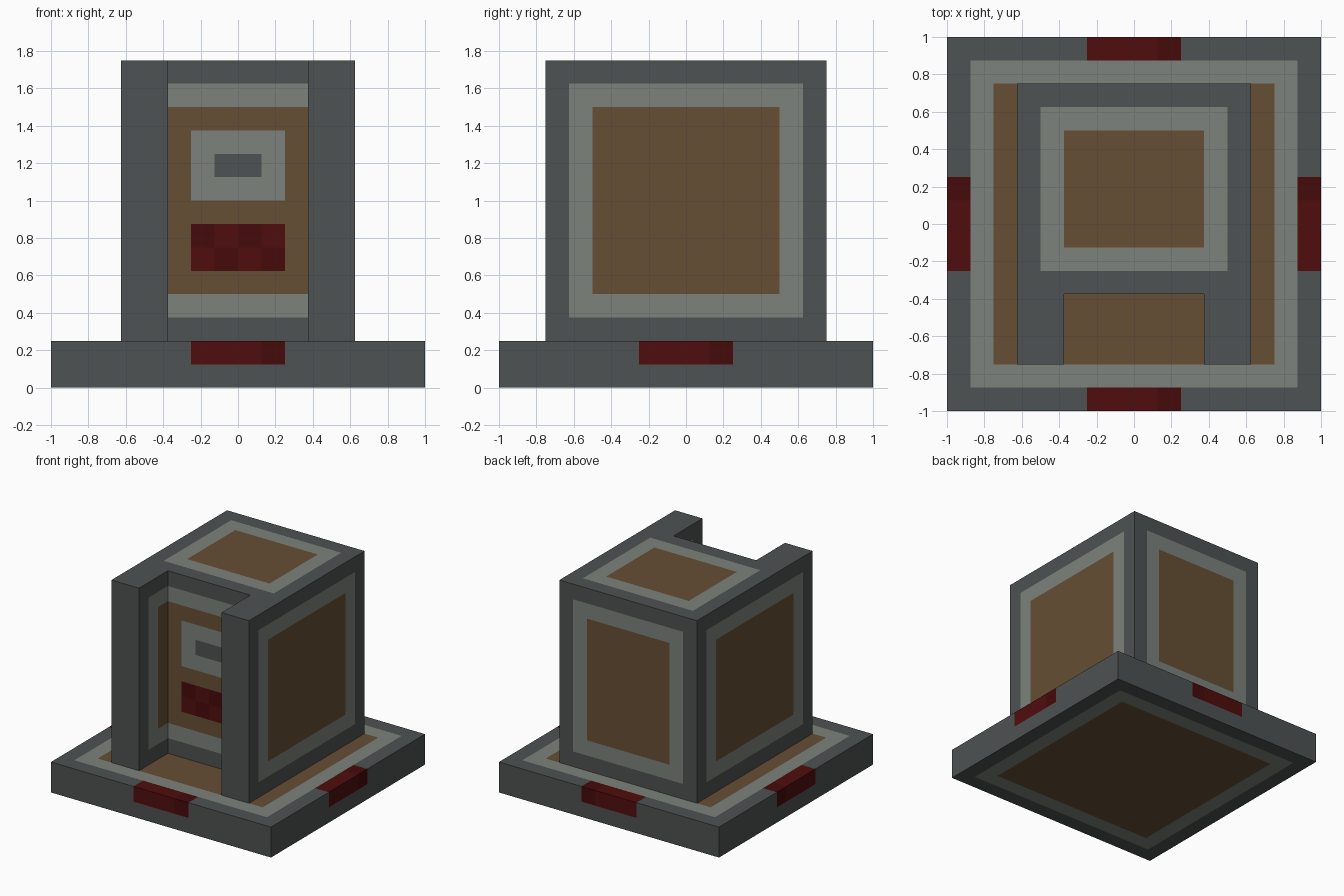
import bpy, bmesh
from mathutils import Vector

if "Cube" in bpy.data.objects:
    bpy.data.objects.remove(bpy.data.objects["Cube"])

U = 0.125  # panel module


def srgb(r, g, b):
    def lin(c):
        c /= 255
        return c / 12.92 if c <= 0.04045 else ((c + 0.055) / 1.055) ** 2.4
    return (lin(r), lin(g), lin(b), 1)


DARK, LIGHT, BROWN, RED, DEEP_RED = range(5)
MATS = []
for name, col in [("dark grey", (78, 82, 82)), ("light grey", (124, 130, 124)),
                  ("brown", (102, 78, 52)), ("red", (80, 13, 13)),
                  ("deep red", (70, 10, 11))]:
    m = bpy.data.materials.new(name)
    m.diffuse_color = srgb(*col)
    m.use_nodes = True
    m.node_tree.nodes["Principled BSDF"].inputs["Base Color"].default_value = m.diffuse_color
    MATS.append(m)


def block(name, outline, z0, z1, rule):
    """Extrude an outline, slice it on the module grid and colour faces by rule."""
    bm = bmesh.new()
    cap = bm.faces.new([bm.verts.new((x, y, z0)) for x, y in outline])
    top = bmesh.ops.extrude_face_region(bm, geom=[cap], use_keep_orig=True)["geom"]
    bmesh.ops.translate(bm, vec=(0, 0, z1 - z0),
                        verts=[g for g in top if isinstance(g, bmesh.types.BMVert)])
    for axis in range(3):
        normal = Vector((0, 0, 0))
        normal[axis] = 1
        for i in range(-15, 16):
            bmesh.ops.bisect_plane(bm, geom=bm.verts[:] + bm.edges[:] + bm.faces[:],
                                   dist=1e-5, plane_co=normal * i * U, plane_no=normal)
    bmesh.ops.recalc_face_normals(bm, faces=bm.faces[:])
    for f in bm.faces:
        f.material_index = rule(f.calc_center_median())
    me = bpy.data.meshes.new(name)
    bm.to_mesh(me)
    bm.free()
    for m in MATS:
        me.materials.append(m)
    ob = bpy.data.objects.new(name, me)
    bpy.context.collection.objects.link(ob)


# Base slab: framed top and bottom, red tab in the middle of each edge
def base_rule(c):
    a, b = max(abs(c.x), abs(c.y)), min(abs(c.x), abs(c.y))
    if c.z > U and a > 7 * U and b < 2 * U:
        along = c.x if abs(c.x) < abs(c.y) else c.y
        return DEEP_RED if along > U else RED
    if a > 7 * U:
        return DARK
    return LIGHT if a > 6 * U else BROWN


block("base", [(-1, -1), (1, -1), (1, 1), (-1, 1)], 0, 0.25, base_rule)

# Body panels as thin painted zones, mirrored in x; later zones win
E = 0.01
ZONES = [
    # outer sides
    ((.625 - E, -.625, .375), (.625 + E, .625, 1.625), LIGHT),
    ((.625 - E, -.5, .5), (.625 + E, .5, 1.5), BROWN),
    # back
    ((0, .75 - E, .375), (.5, .75 + E, 1.625), LIGHT),
    ((0, .75 - E, .5), (.375, .75 + E, 1.5), BROWN),
    # roof
    ((0, -.25, 1.75 - E), (.5, .625, 1.75 + E), LIGHT),
    ((0, -.125, 1.75 - E), (.375, .5, 1.75 + E), BROWN),
    # recess side walls
    ((.375 - E, -.625, .375), (.375 + E, -.375, 1.625), LIGHT),
    ((.375 - E, -.5, .5), (.375 + E, -.375, 1.5), BROWN),
    # recess rear wall with screen, slot and red panel
    ((0, -.375 - E, .375), (.375, -.375 + E, 1.625), LIGHT),
    ((0, -.375 - E, .5), (.375, -.375 + E, 1.5), BROWN),
    ((0, -.375 - E, 1.0), (.25, -.375 + E, 1.375), LIGHT),
    ((0, -.375 - E, 1.125), (.125, -.375 + E, 1.25), DARK),
    ((0, -.375 - E, .625), (.25, -.375 + E, .875), RED),
]


def body_rule(c):
    p = (abs(c.x), c.y, c.z)
    colour = DARK
    for lo, hi, mat in ZONES:
        if all(l <= v <= h for l, v, h in zip(lo, p, hi)):
            colour = mat
    if colour == RED and (round(c.x / U - .5) + (c.z > .75)) % 2:
        colour = DEEP_RED
    return colour


# Body: block with a tall recess in the front between two pillars
half = [(.375, -.375), (.375, -.75), (.625, -.75), (.625, .75)]
block("body", half + [(-x, y) for x, y in reversed(half)], 0.25, 1.75, body_rule)
